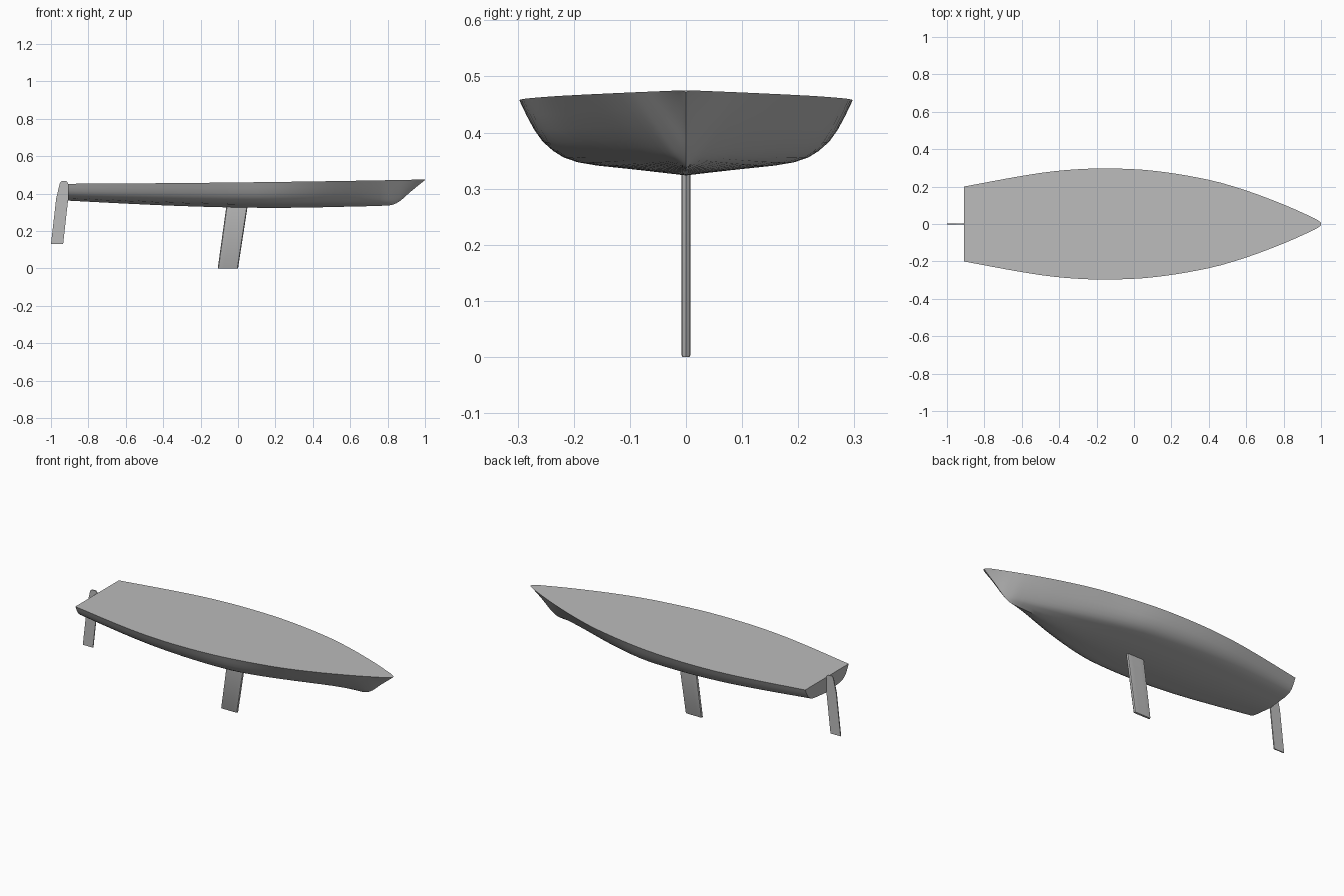
import bpy, bmesh, math

cube = bpy.data.objects.get("Cube")
if cube:
    bpy.data.objects.remove(cube, do_unlink=True)

grey = bpy.data.materials.new("plain grey")
grey.use_nodes = True
grey.diffuse_color = (0.5, 0.5, 0.5, 1)
grey.node_tree.nodes["Principled BSDF"].inputs["Base Color"].default_value = (0.5, 0.5, 0.5, 1)


def finish(name, bm, angle):
    """Turn a bmesh into a named, shaded object."""
    bmesh.ops.recalc_face_normals(bm, faces=bm.faces)
    mesh = bpy.data.meshes.new(name)
    bm.to_mesh(mesh)
    bm.free()
    mesh.materials.append(grey)
    obj = bpy.data.objects.new(name, mesh)
    bpy.context.collection.objects.link(obj)
    bpy.ops.object.select_all(action="DESELECT")
    obj.select_set(True)
    bpy.context.view_layer.objects.active = obj
    bpy.ops.object.shade_smooth_by_angle(angle=math.radians(angle))
    return obj


def loft(bm, rings):
    """Skin closed rings of equal length and cap both ends."""
    rows = [[bm.verts.new(p) for p in ring] for ring in rings]
    n = len(rows[0])
    for a, b in zip(rows, rows[1:]):
        for i in range(n):
            j = (i + 1) % n
            bm.faces.new((a[i], a[j], b[j], b[i]))
    bm.faces.new(rows[0])
    bm.faces.new(rows[-1])


def curve(points, x):
    """Smooth curve through (x, value) points."""
    def slope(i):
        a, b = points[max(i - 1, 0)], points[min(i + 1, len(points) - 1)]
        return (b[1] - a[1]) / (b[0] - a[0])
    k = 0
    while k < len(points) - 2 and x > points[k + 1][0]:
        k += 1
    (x0, v0), (x1, v1) = points[k], points[k + 1]
    h = x1 - x0
    t = (x - x0) / h
    return (v0 * (1 + 2 * t) * (1 - t) ** 2 + h * slope(k) * t * (1 - t) ** 2
            + v1 * t * t * (3 - 2 * t) + h * slope(k + 1) * t * t * (t - 1))


# Hull lines: half beam and keel height along the length
STERN, BOW = -0.91, 1.0
beam = [(STERN, 0.2), (-0.6, 0.257), (-0.4, 0.285), (-0.17, 0.297), (0.1, 0.285),
        (0.4, 0.236), (0.6, 0.179), (0.8, 0.104), (0.94, 0.042), (0.98, 0.022), (BOW, 0.007)]
keel_line = [(STERN, 0.362), (-0.6, 0.346), (-0.3, 0.333), (0, 0.325), (0.3, 0.324),
             (0.6, 0.33), (0.78, 0.335), (0.83, 0.341), (0.87, 0.363), (0.92, 0.407), (BOW, 0.472)]
# Midship half section: share of beam, share of depth
section = [(0, 0), (0.3, 0.07), (0.55, 0.125), (0.66, 0.165), (0.74, 0.225), (0.8, 0.31),
           (0.86, 0.43), (0.91, 0.59), (0.955, 0.78), (1, 1)]


def hull_ring(x):
    u = (x - STERN) / (BOW - STERN)
    sheer = 0.452 + 0.008 * u + 0.015 * u * u
    half, low = curve(beam, x), curve(keel_line, x)
    # Sections turn from a round bilge to a flared V towards the bow
    v = min(max((x - 0.1) / 0.75, 0), 1) ** 1.5
    side = [((s * (1 - v) + d ** 0.9 * v) * half, low + d * (sheer - low)) for s, d in section]
    return ([(x, -y, z) for y, z in reversed(side)] + [(x, y, z) for y, z in side[1:]])


stations = [STERN + (0.76 - STERN) * i / 28 for i in range(28)]
stations += [0.76 + (BOW - 0.76) * i / 20 for i in range(21)]
bm = bmesh.new()
loft(bm, [hull_ring(x) for x in stations])
finish("hull", bm, 35)


def foil_ring(front, back, z, thick, steps=8):
    """Round-nosed, tapered-tail foil outline at one height."""
    ring = []
    for i in range(2 * steps):
        a = math.pi * i / steps
        x = (front + back) / 2 + math.cos(a) * (front - back) / 2
        y = max(-1, min(1, 2.2 * math.sin(a))) * thick
        ring.append((x, y, z))
    return ring


# Swept fin below the middle of the hull
bm = bmesh.new()
loft(bm, [foil_ring(0.0, -0.107, 0, 0.006), foil_ring(0.0005, -0.108, 0.003, 0.008),
          foil_ring(0.052, -0.062, 0.335, 0.008)])
finish("fin_keel", bm, 40)

# Thin rudder blade hung on the transom
outline = [(-0.935, 0.13), (-1, 0.13), (-0.972, 0.375), (-0.952, 0.458), (-0.944, 0.466),
           (-0.918, 0.466), (-0.908, 0.455), (-0.908, 0.37)]
bm = bmesh.new()
loft(bm, [[(x, y, z) for x, z in outline] for y in (-0.003, 0.003)])
finish("rudder", bm, 30)
